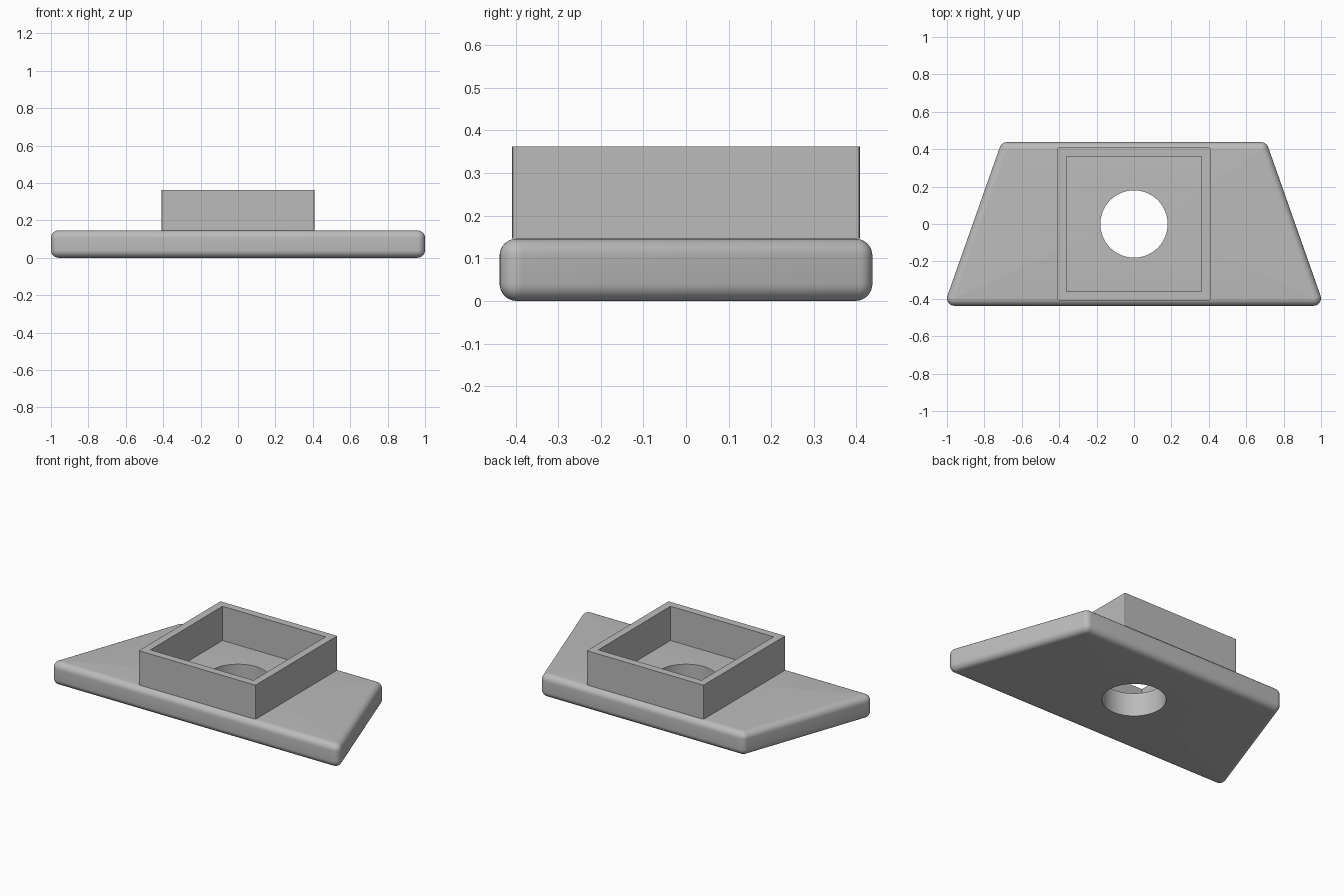
import bpy
import bmesh
from math import cos, sin, pi, radians
from mathutils import Vector

old = bpy.data.objects.get("Cube")
if old:
    bpy.data.objects.remove(old, do_unlink=True)

BACK_X, FRONT_X, HALF_Y = 0.708, 1.0165, 0.4375
THICK, ROUND, HOLE_R = 0.146, 0.04, 0.18
FRAME, INNER, FRAME_TOP = 0.408, 0.36, 0.362
STEPS = 8

grey = bpy.data.materials.new("plain grey")
grey.use_nodes = True
COLOUR = (0.5, 0.5, 0.5, 1)
grey.diffuse_color = COLOUR
grey.node_tree.nodes["Principled BSDF"].inputs["Base Color"].default_value = COLOUR


def finish(name, bm):
    bmesh.ops.recalc_face_normals(bm, faces=bm.faces)
    mesh = bpy.data.meshes.new(name)
    bm.to_mesh(mesh)
    bm.free()
    mesh.materials.append(grey)
    obj = bpy.data.objects.new(name, mesh)
    bpy.context.collection.objects.link(obj)
    return obj


def smooth(obj):
    bpy.ops.object.select_all(action="DESELECT")
    obj.select_set(True)
    bpy.context.view_layer.objects.active = obj
    bpy.ops.object.shade_smooth_by_angle(angle=radians(35))


def bridge(bm, low, high):
    for i in range(len(low)):
        j = (i + 1) % len(low)
        bm.faces.new((low[i], low[j], high[j], high[i]))


# Base plate: a trapezoid with every edge rounded, stacked from outline rings
outline = [Vector(p) for p in ((-FRONT_X, -HALF_Y), (FRONT_X, -HALF_Y),
                               (BACK_X, HALF_Y), (-BACK_X, HALF_Y))]
corners = []
for i, p in enumerate(outline):
    before = (p - outline[i - 1]).normalized()
    after = (outline[(i + 1) % 4] - p).normalized()
    n1 = Vector((before.y, -before.x))
    n2 = Vector((after.y, -after.x))
    centre = p - (n1 + n2) * ROUND / (1 + n1.dot(n2))
    corners.append((centre, n1, n1.angle_signed(n2)))


def ring(bm, reach, z):
    verts = []
    for centre, n1, turn in corners:
        start = n1.to_3d()
        for k in range(STEPS + 1):
            a = abs(turn) * k / STEPS
            d = Vector((start.x * cos(a) - start.y * sin(a),
                        start.x * sin(a) + start.y * cos(a)))
            p = centre + d * reach
            verts.append(bm.verts.new((p.x, p.y, z)))
    return verts


bm = bmesh.new()
rings = []
for level, first in ((ROUND, -pi / 2), (THICK - ROUND, 0)):
    for k in range(STEPS + 1):
        a = first + pi / 2 * k / STEPS
        rings.append(ring(bm, max(ROUND * cos(a), 0.0005), level + ROUND * sin(a)))
for low, high in zip(rings, rings[1:]):
    bridge(bm, low, high)

# Round hole through the plate, with flat top and bottom around it
hole = []
for z in (0, THICK):
    hole.append([bm.verts.new((HOLE_R * cos(2 * pi * k / 64),
                               HOLE_R * sin(2 * pi * k / 64), z)) for k in range(64)])
bridge(bm, hole[0], hole[1])
for edge_ring, rim in ((rings[0], hole[0]), (rings[-1], hole[1])):
    edges = []
    for loop in (edge_ring, rim):
        for i, v in enumerate(loop):
            pair = (loop[i - 1], v)
            edges.append(bm.edges.get(pair) or bm.edges.new(pair))
    bmesh.ops.triangle_fill(bm, use_beauty=True, use_dissolve=False, edges=edges,
                            normal=(0, 0, 1))
smooth(finish("base_plate", bm))

# Square open frame standing on the plate
bm = bmesh.new()
square = ((-1, -1), (1, -1), (1, 1), (-1, 1))
loops = [[bm.verts.new((x * s, y * s, z)) for x, y in square]
         for s, z in ((FRAME, THICK), (FRAME, FRAME_TOP), (INNER, FRAME_TOP), (INNER, THICK))]
for low, high in zip(loops, loops[1:] + loops[:1]):
    bridge(bm, low, high)
upright = [bm.edges.get((a, b)) for a, b in zip(loops[0], loops[1])]
bmesh.ops.bevel(bm, geom=upright, offset=0.006, segments=2, profile=0.5, affect="EDGES")
finish("square_frame", bm)
